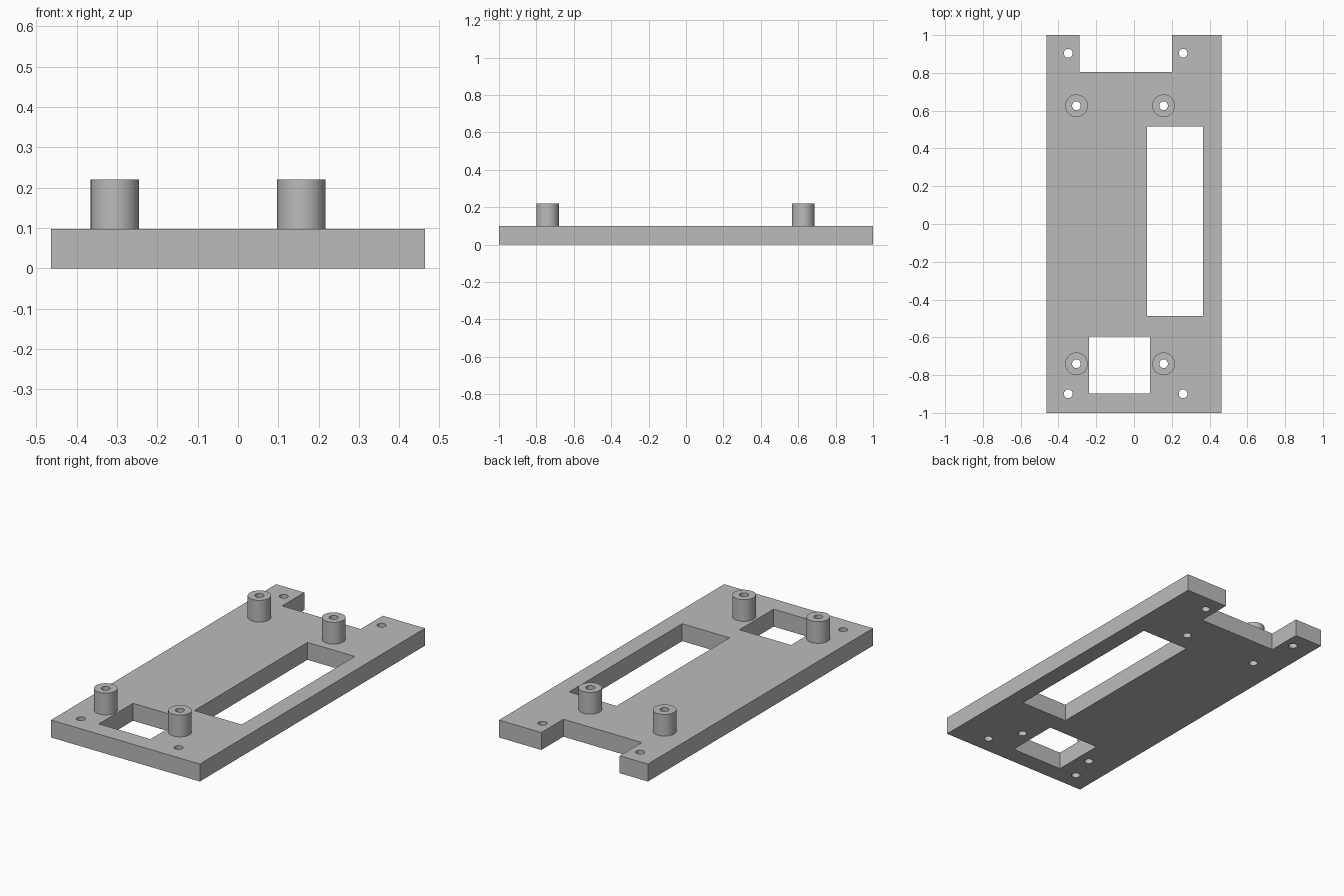
import bpy, bmesh, math

cube = bpy.data.objects.get("Cube")
if cube:
    bpy.data.objects.remove(cube, do_unlink=True)

PLATE_TOP, POST_TOP = 0.098, 0.22
POST_R, HOLE_R = 0.06, 0.023
SEGMENTS = 48
POSTS = [(x, y) for x in (-0.305, 0.157) for y in (0.626, -0.74)]
SCREWS = [(x, y) for x in (-0.348, 0.26) for y in (0.904, -0.899)]

grey = bpy.data.materials.new("plain grey")
grey.use_nodes = True
colour = (0.50, 0.50, 0.50, 1)
grey.diffuse_color = colour
grey.node_tree.nodes["Principled BSDF"].inputs["Base Color"].default_value = colour


def make_object(name, bm):
    bmesh.ops.recalc_face_normals(bm, faces=bm.faces)
    mesh = bpy.data.meshes.new(name)
    bm.to_mesh(mesh)
    bm.free()
    mesh.materials.append(grey)
    obj = bpy.data.objects.new(name, mesh)
    bpy.context.collection.objects.link(obj)
    return obj


def add_box(bm, x0, x1, y0, y1, z0, z1):
    verts = bmesh.ops.create_cube(bm, size=1)["verts"]
    bmesh.ops.scale(bm, vec=(x1 - x0, y1 - y0, z1 - z0), verts=verts)
    bmesh.ops.translate(bm, vec=((x0 + x1) / 2, (y0 + y1) / 2, (z0 + z1) / 2), verts=verts)


def smooth(obj):
    bpy.ops.object.select_all(action="DESELECT")
    obj.select_set(True)
    bpy.context.view_layer.objects.active = obj
    bpy.ops.object.shade_smooth_by_angle(angle=math.radians(30))


# Base plate
bm = bmesh.new()
add_box(bm, -0.463, 0.463, -1, 1, 0, PLATE_TOP)
plate = make_object("base_plate", bm)

# Cutter: back notch, long slot, front window and all the through holes
bm = bmesh.new()
for x0, x1, y0, y1 in ((-0.288, 0.2, 0.804, 1.1),
                       (0.07, 0.365, -0.487, 0.517),
                       (-0.237, 0.084, -0.898, -0.595)):
    add_box(bm, x0, x1, y0, y1, -0.1, 0.3)
for x, y in POSTS + SCREWS:
    verts = bmesh.ops.create_cone(bm, cap_ends=True, segments=SEGMENTS, radius1=HOLE_R,
                                  radius2=HOLE_R, depth=0.4)["verts"]
    bmesh.ops.translate(bm, vec=(x, y, 0.1), verts=verts)
cutter = make_object("opening_cutter", bm)

cut = plate.modifiers.new("openings", "BOOLEAN")
cut.operation = "DIFFERENCE"
cut.solver = "EXACT"
cut.object = cutter
bpy.context.view_layer.objects.active = plate
bpy.ops.object.modifier_apply(modifier=cut.name)
bpy.data.objects.remove(cutter, do_unlink=True)
smooth(plate)

# Hollow standoff posts, each a spun profile open at the plate
for i, (x, y) in enumerate(POSTS):
    bm = bmesh.new()
    profile = [(POST_R, PLATE_TOP), (POST_R, POST_TOP), (HOLE_R, POST_TOP), (HOLE_R, PLATE_TOP)]
    verts = [bm.verts.new((r, 0, z)) for r, z in profile]
    edges = [bm.edges.new(pair) for pair in zip(verts, verts[1:])]
    bmesh.ops.spin(bm, geom=verts + edges, cent=(0, 0, 0), axis=(0, 0, 1),
                   angle=math.tau, steps=SEGMENTS, use_merge=True)
    bmesh.ops.remove_doubles(bm, verts=bm.verts, dist=0.0001)
    post = make_object(f"standoff_post_{i + 1}", bm)
    # Make sure the outer wall faces outward
    side = next(p for p in post.data.polygons if abs(p.normal.z) < 0.5
                and p.center.xy.length > 0.04)
    if side.normal.dot(side.center) - side.normal.z * side.center.z < 0:
        post.data.flip_normals()
    post.location = (x, y, 0)
    smooth(post)
